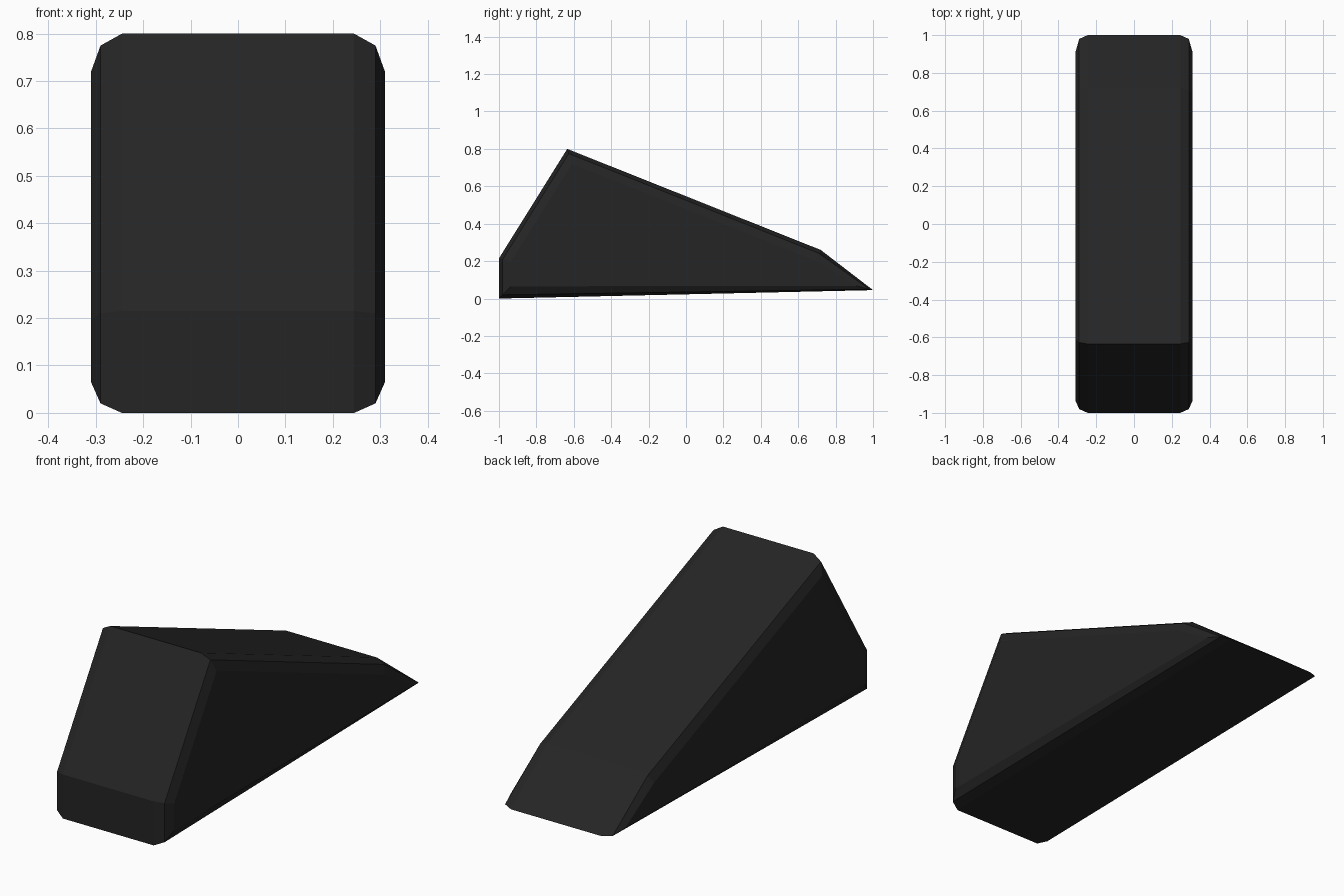
import bpy, bmesh

if "Cube" in bpy.data.objects:
    bpy.data.objects.remove(bpy.data.objects["Cube"])

# Side profiles (y, z): full outline, first bevel ring, flat side face
FULL = [(-1, 0), (-1, 0.215), (-0.635, 0.8), (0.72, 0.26), (1, 0.045)]
RING = [(-0.98, 0.02), (-0.98, 0.21), (-0.627, 0.775), (0.71, 0.242), (0.98, 0.05)]
SIDE = [(-0.935, 0.065), (-0.935, 0.197), (-0.608, 0.72), (0.69, 0.204), (0.91, 0.068)]
SECTIONS = [(-0.31, SIDE), (-0.29, RING), (-0.245, FULL),
            (0.245, FULL), (0.29, RING), (0.31, SIDE)]

# Wedge body: loft through the sections and cap both sides
bm = bmesh.new()
rings = [[bm.verts.new((x, y, z)) for y, z in prof] for x, prof in SECTIONS]
for a, b in zip(rings, rings[1:]):
    for i in range(len(a)):
        j = (i + 1) % len(a)
        bm.faces.new((a[i], a[j], b[j], b[i]))
bm.faces.new(rings[0])
bm.faces.new(rings[-1])
bmesh.ops.recalc_face_normals(bm, faces=bm.faces)

mesh = bpy.data.meshes.new("wedge_body")
bm.to_mesh(mesh)
bm.free()

# Single dark colour
black = bpy.data.materials.new("matte_black")
black.diffuse_color = (0.018, 0.018, 0.018, 1)
black.use_nodes = True
black.node_tree.nodes["Principled BSDF"].inputs["Base Color"].default_value = black.diffuse_color
mesh.materials.append(black)
body = bpy.data.objects.new("wedge_body", mesh)
bpy.context.collection.objects.link(body)
